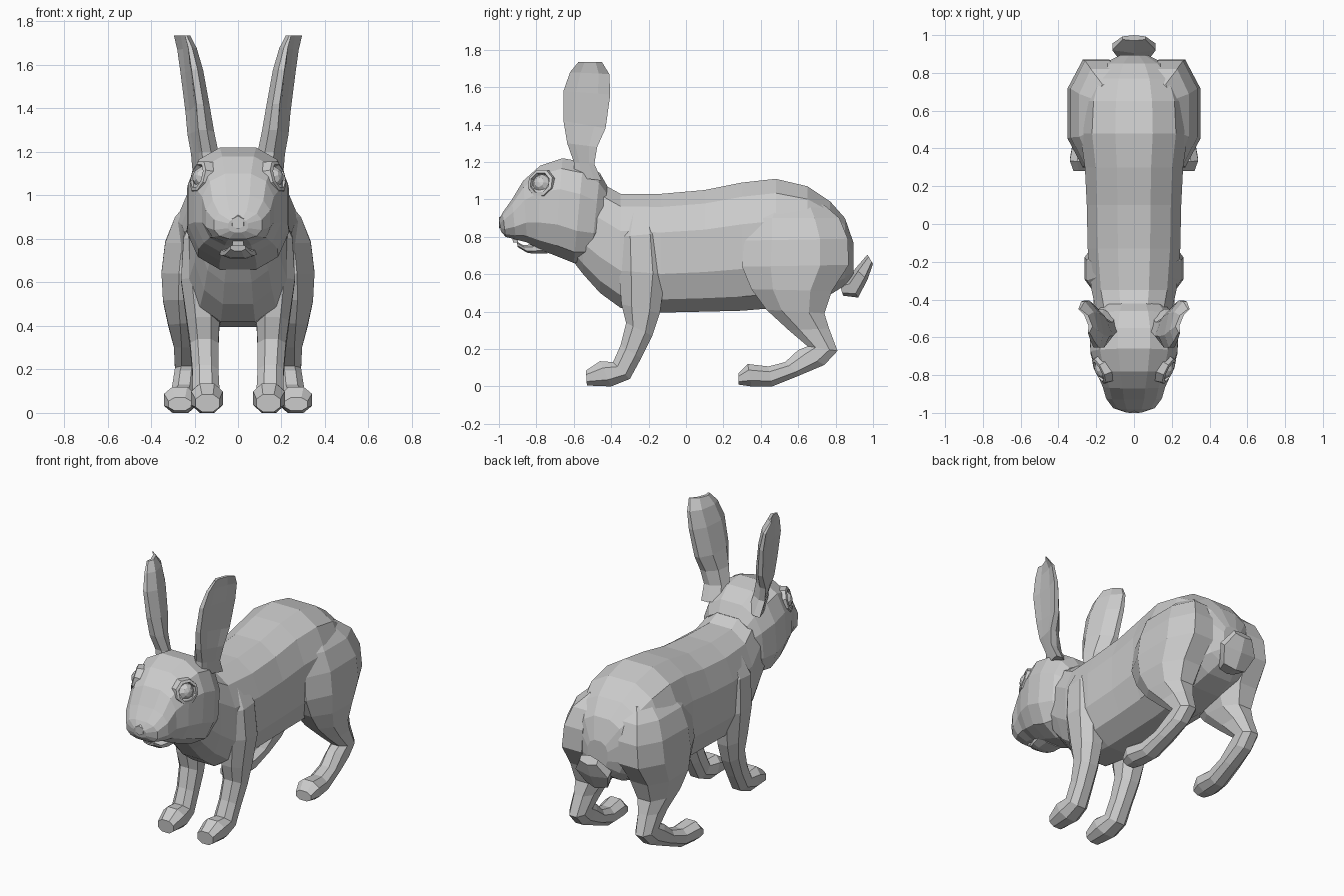
import bpy, bmesh, math
from mathutils import Vector

if "Cube" in bpy.data.objects:
    bpy.data.objects.remove(bpy.data.objects["Cube"], do_unlink=True)

# One plain grey for the whole animal
fur = bpy.data.materials.new("grey_fur")
fur.use_nodes = True
GREY = (0.6, 0.6, 0.6, 1)
fur.diffuse_color = GREY
fur.node_tree.nodes["Principled BSDF"].inputs["Base Color"].default_value = GREY


def finish(name, bm, mirror=False):
    """Turn a bmesh into a flat-shaded object, optionally mirrored across x."""
    bmesh.ops.recalc_face_normals(bm, faces=bm.faces)
    mesh = bpy.data.meshes.new(name)
    bm.to_mesh(mesh)
    bm.free()
    mesh.materials.append(fur)
    obj = bpy.data.objects.new(name, mesh)
    bpy.context.collection.objects.link(obj)
    if mirror:
        mod = obj.modifiers.new("mirror", 'MIRROR')
        mod.use_bisect_axis[0] = False
        mod.use_mirror_merge = False
    return obj


def squared(value, power):
    """Superellipse coordinate, so that rings can be slightly boxy."""
    return math.copysign(abs(value) ** (2 / power), value)


def loft(name, sections, sides=8, power=2.3, mirror=False, warp=None):
    """Skin rings; each section is (y, z) of one edge, (y, z) of the
    opposite edge, and the x range (or a half width about x = 0)."""
    bm = bmesh.new()
    angles = [math.tau * (i + 0.5) / sides for i in range(sides)]
    ring_shape = [(squared(math.cos(a), power), squared(math.sin(a), power)) for a in angles]
    reach_u = max(u for u, v in ring_shape)
    reach_v = max(v for u, v in ring_shape)
    rings = []
    for y0, z0, y1, z1, *span in sections:
        low, high = span if len(span) == 2 else (-span[0], span[0])
        centre = Vector(((low + high) / 2, (y0 + y1) / 2, (z0 + z1) / 2))
        across = Vector(((high - low) / 2, 0, 0)) / reach_u
        along = Vector((0, (y0 - y1) / 2, (z0 - z1) / 2)) / reach_v
        ring = []
        for u, v in ring_shape:
            point = centre + across * u + along * v
            if warp:
                point.x += warp(v / reach_v)
            ring.append(bm.verts.new(point))
        rings.append(ring)
    for a, b in zip(rings, rings[1:]):
        for i in range(sides):
            j = (i + 1) % sides
            bm.faces.new((a[i], a[j], b[j], b[i]))
    for end in (rings[0], rings[-1]):
        bm.faces.new(end)
    return finish(name, bm, mirror)


# Body, from neck to rump: y, top, bottom, half width
trunk = [
    (-.62, 1.12, .69, .15), (-.55, 1.11, .6, .18), (-.46, 1.09, .5, .2),
    (-.35, 1.03, .42, .225), (-.13, 1.03, .395, .245), (.1, 1.05, .4, .25),
    (.3, 1.09, .405, .26), (.48, 1.11, .42, .285), (.65, 1.07, .45, .275),
    (.77, .99, .49, .235), (.85, .9, .54, .16), (.895, .77, .6, .07),
]
loft("body", [(y, top, y, low, w) for y, top, low, w in trunk], sides=12, power=2.5)

# Head, from the nape to the tip of the muzzle
loft("head", [
    (-.42, 1.07, -.46, .72, .17),
    (-.46, 1.14, -.51, .67, .205),
    (-.55, 1.2, -.6, .66, .235),
    (-.66, 1.22, -.7, .7, .23),
    (-.78, 1.18, -.79, .735, .2),
    (-.87, 1.1, -.85, .77, .165),
    (-.93, 1.0, -.91, .785, .148),
    (-.98, .93, -.965, .8, .11),
    (-1.0, .89, -.99, .83, .045),
], sides=12, power=2.6)

# Lower jaw, front teeth and nose
loft("lower_jaw", [
    (-.74, .79, -.74, .71, .09),
    (-.82, .76, -.82, .71, .075),
    (-.87, .755, -.85, .715, .06),
    (-.905, .775, -.9, .745, .035),
], sides=8)
loft("front_teeth", [
    (-.93, .81, -.89, .81, .028),
    (-.925, .77, -.9, .77, .024),
], sides=4)
loft("nose", [
    (-.97, .92, -.98, .85, .04),
    (-1.0, .905, -1.0, .845, .025),
], sides=6)

# Eyes with raised lids
bm = bmesh.new()
bmesh.ops.create_uvsphere(bm, u_segments=8, v_segments=6, radius=.055)
facing = Vector((.85, -.42, .25))
turn = facing.to_track_quat('Z', 'Y')
eye_centre = Vector((.155, -.765, 1.08))
for v in bm.verts:
    v.co = eye_centre + turn @ v.co
finish("eye", bm, mirror=True)

bm = bmesh.new()
lid_steps = 8
profile = [(.088, -.02), (.075, .035), (.058, .04), (.05, .01)]
lid_rings = []
for i in range(lid_steps):
    a = math.tau * (i + .5) / lid_steps
    lid_rings.append([bm.verts.new(eye_centre + turn @ Vector((r * math.cos(a), r * math.sin(a), h)))
                      for r, h in profile])
for i, ring in enumerate(lid_rings):
    after = lid_rings[(i + 1) % lid_steps]
    for k in range(len(profile) - 1):
        bm.faces.new((ring[k], after[k], after[k + 1], ring[k + 1]))
finish("eyelid", bm, mirror=True)

# Ears, cupped outward with the rear edge flared
loft("ear", [
    (-.6, 1.12, -.45, 1.1, .08, .18),
    (-.6, 1.2, -.49, 1.19, .095, .185),
    (-.635, 1.3, -.475, 1.28, .115, .2),
    (-.655, 1.42, -.43, 1.38, .135, .205),
    (-.655, 1.58, -.405, 1.56, .165, .225),
    (-.62, 1.68, -.41, 1.67, .195, .235),
    (-.575, 1.735, -.45, 1.735, .225, .245),
], sides=8, mirror=True, warp=lambda v: .03 * v * v - .025 * v)

# Front legs, from shoulder to paw
loft("front_leg", [
    (-.32, .94, -.17, .92, .08, .19),
    (-.36, .8, -.13, .82, .08, .25),
    (-.36, .62, -.11, .6, .08, .262),
    (-.345, .44, -.14, .39, .085, .235),
    (-.32, .34, -.18, .27, .09, .22),
    (-.35, .22, -.24, .15, .09, .21),
    (-.39, .13, -.3, .04, .085, .21),
    (-.46, .135, -.4, 0, .07, .215),
    (-.535, .085, -.53, .005, .085, .195),
], sides=8, mirror=True)

# Hind legs, from haunch around the hock to the toes
loft("hind_leg", [
    (.42, 1.02, .74, .97, .08, .2),
    (.33, .9, .82, .9, .06, .29),
    (.31, .78, .865, .79, .05, .335),
    (.3, .64, .87, .65, .05, .352),
    (.35, .52, .78, .51, .08, .345),
    (.43, .41, .74, .39, .12, .32),
    (.55, .3, .765, .31, .16, .295),
    (.65, .215, .81, .19, .18, .29),
    (.6, .195, .74, .115, .185, .295),
    (.53, .13, .61, .06, .19, .305),
    (.44, .107, .46, 0, .195, .32),
    (.33, .12, .35, 0, .195, .34),
    (.28, .07, .28, .01, .215, .32),
], sides=8, mirror=True)

# Short upturned tail
loft("tail", [
    (.82, .55, .84, .485, .05),
    (.86, .57, .92, .475, .08),
    (.905, .63, .97, .57, .115),
    (.97, .705, 1.0, .655, .06),
], sides=6)
